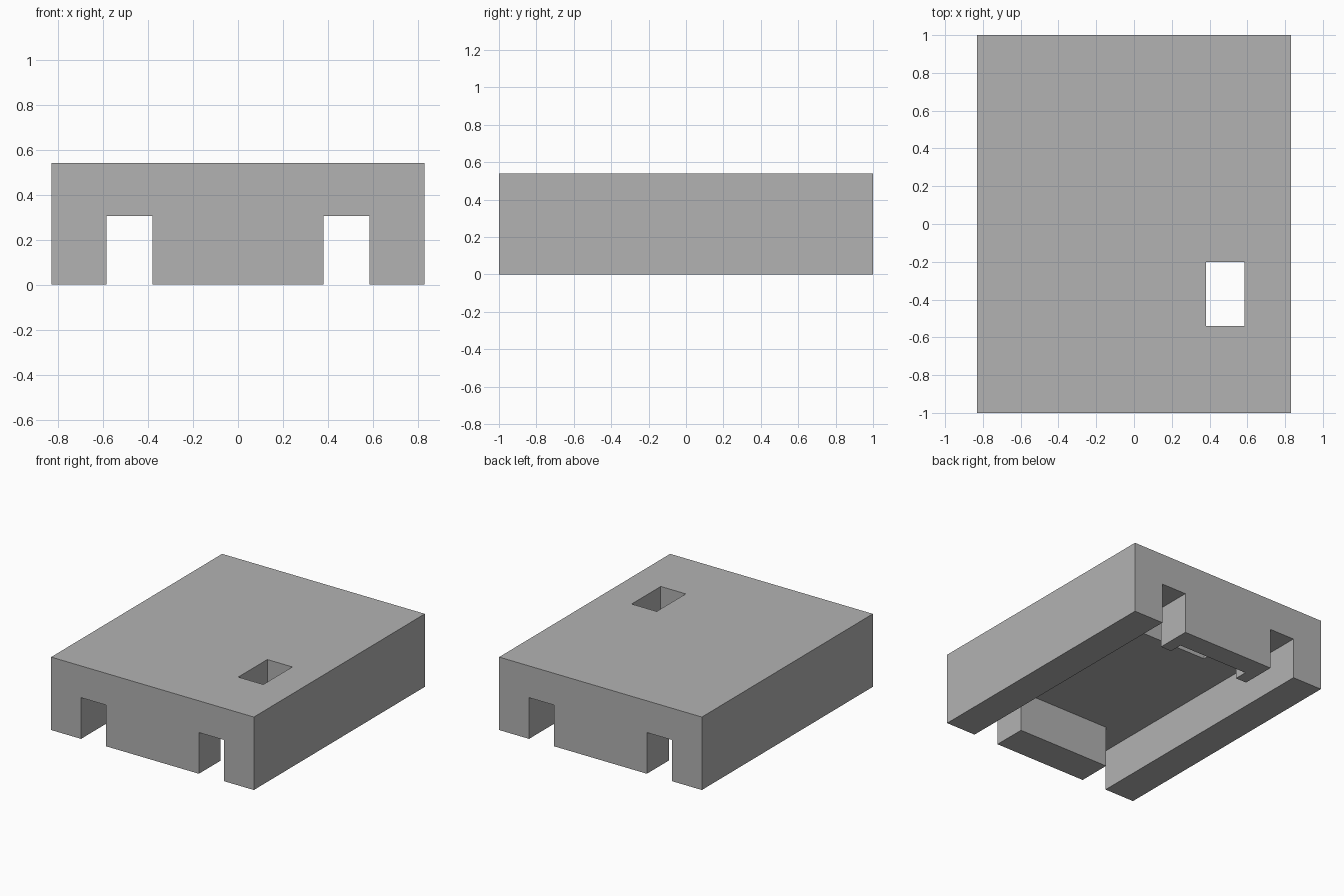
import bpy

default = bpy.data.objects.get("Cube")
if default:
    bpy.data.objects.remove(default, do_unlink=True)

WIDTH, LENGTH, HEIGHT = 1.66, 2.0, 0.54
CEILING = 0.305          # height of the underside channels and cavity
INNER, OUTER = 0.38, 0.585  # channel sides
BELOW = -0.1             # cutters start below the base

grey = bpy.data.materials.new("plain_grey")
grey.use_nodes = True
colour = (0.448, 0.448, 0.448, 1)
grey.diffuse_color = colour
grey.node_tree.nodes["Principled BSDF"].inputs["Base Color"].default_value = colour


def box(name, x, y, z):
    """Box between the given (low, high) pairs."""
    corners = [(a, b, c) for a in x for b in y for c in z]
    faces = [(0, 1, 3, 2), (4, 6, 7, 5), (0, 4, 5, 1),
             (2, 3, 7, 6), (0, 2, 6, 4), (1, 5, 7, 3)]
    mesh = bpy.data.meshes.new(name)
    mesh.from_pydata(corners, [], faces)
    mesh.materials.append(grey)
    obj = bpy.data.objects.new(name, mesh)
    bpy.context.collection.objects.link(obj)
    return obj


def cut(target, cutter):
    """Subtract the cutter, bake the result and drop the cutter."""
    cutter.hide_render = True
    mod = target.modifiers.new(cutter.name, 'BOOLEAN')
    mod.operation = 'DIFFERENCE'
    mod.solver = 'EXACT'
    mod.object = cutter
    bpy.context.view_layer.update()
    graph = bpy.context.evaluated_depsgraph_get()
    baked = bpy.data.meshes.new_from_object(target.evaluated_get(graph))
    target.modifiers.clear()
    target.data = baked
    bpy.data.objects.remove(cutter, do_unlink=True)


# Solid cover block
body = box("cover_body", (-WIDTH / 2, WIDTH / 2),
           (-LENGTH / 2, LENGTH / 2), (0, HEIGHT))

# Two channels running the full length of the underside
for side in (-1, 1):
    cut(body, box("channel_cutter", sorted((side * INNER, side * OUTER)),
                  (-1.1, 1.1), (BELOW, CEILING)))

# Open cavity between the front and back blocks
cut(body, box("cavity_cutter", (-OUTER, OUTER), (-0.75, 0.74), (BELOW, CEILING)))

# Deeper pocket that bites into the back block and leaves a tab at each end
cut(body, box("pocket_cutter", (-0.29, 0.29), (0.4, 0.84), (BELOW, 0.46)))

# Rectangular opening through the roof
cut(body, box("opening_cutter", (INNER, OUTER), (-0.54, -0.2), (0.2, 0.7)))

for face in body.data.polygons:
    face.use_smooth = False
